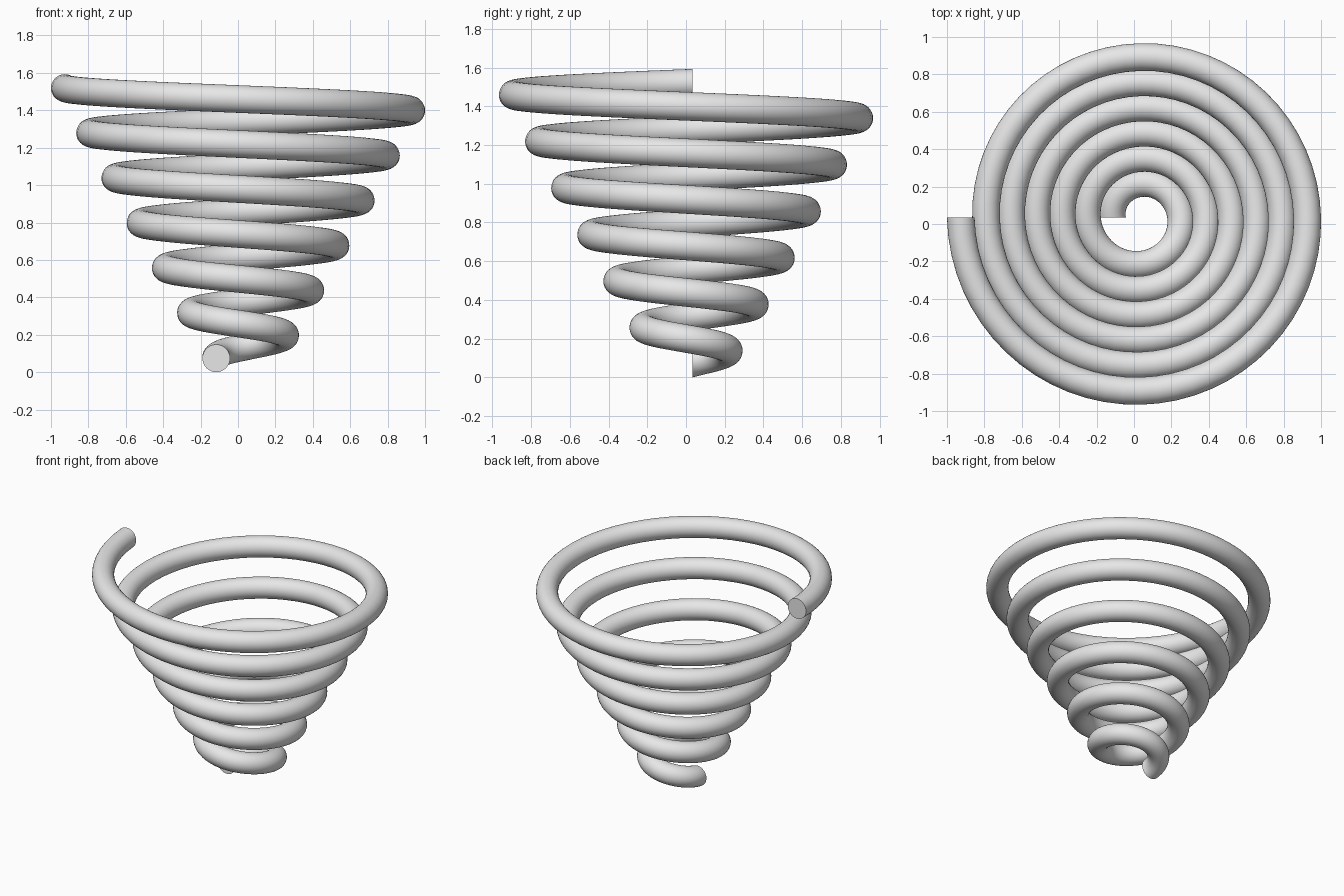
import bpy
import bmesh
from math import sin, cos, tau, radians

cube = bpy.data.objects.get("Cube")
if cube:
    bpy.data.objects.remove(cube, do_unlink=True)

# Spring dimensions
TURNS, STEPS, SIDES = 6, 64, 32
TUBE = 0.0738                    # wire radius
R_START, R_END = 0.15, 0.96      # coil radius, bottom to top
Z_START, Z_END = TUBE, 1.519     # wire centre height
OFFSET = 0.0338                  # coil axis in x and y

# Plain grey wire
grey = bpy.data.materials.new("light_grey")
grey.use_nodes = True
colour = (0.8, 0.8, 0.8, 1.0)
grey.diffuse_color = colour
grey.node_tree.nodes["Principled BSDF"].inputs["Base Color"].default_value = colour


def wire_ring(bm, t):
    """Upright circular section of the wire at fraction t along the coil."""
    a = tau * TURNS * t
    radius = R_START + (R_END - R_START) * t
    height = Z_START + (Z_END - Z_START) * t
    ring = []
    for i in range(SIDES):
        b = tau * i / SIDES
        r = radius + TUBE * cos(b)
        ring.append(bm.verts.new((OFFSET - r * cos(a), OFFSET + r * sin(a),
                                  height + TUBE * sin(b))))
    return ring


# Conical coil: sweep the section, then cap both ends
bm = bmesh.new()
count = TURNS * STEPS
rings = [wire_ring(bm, k / count) for k in range(count + 1)]
for low, high in zip(rings, rings[1:]):
    for i in range(SIDES):
        j = (i + 1) % SIDES
        bm.faces.new((low[i], low[j], high[j], high[i]))
bm.faces.new(rings[0])
bm.faces.new(rings[-1])
bmesh.ops.recalc_face_normals(bm, faces=bm.faces[:])

mesh = bpy.data.meshes.new("conical_spring")
bm.to_mesh(mesh)
bm.free()
mesh.materials.append(grey)
spring = bpy.data.objects.new("conical_spring", mesh)
bpy.context.collection.objects.link(spring)

# Smooth wire with crisp end caps
bpy.ops.object.select_all(action='DESELECT')
spring.select_set(True)
bpy.context.view_layer.objects.active = spring
bpy.ops.object.shade_smooth_by_angle(angle=radians(40))
